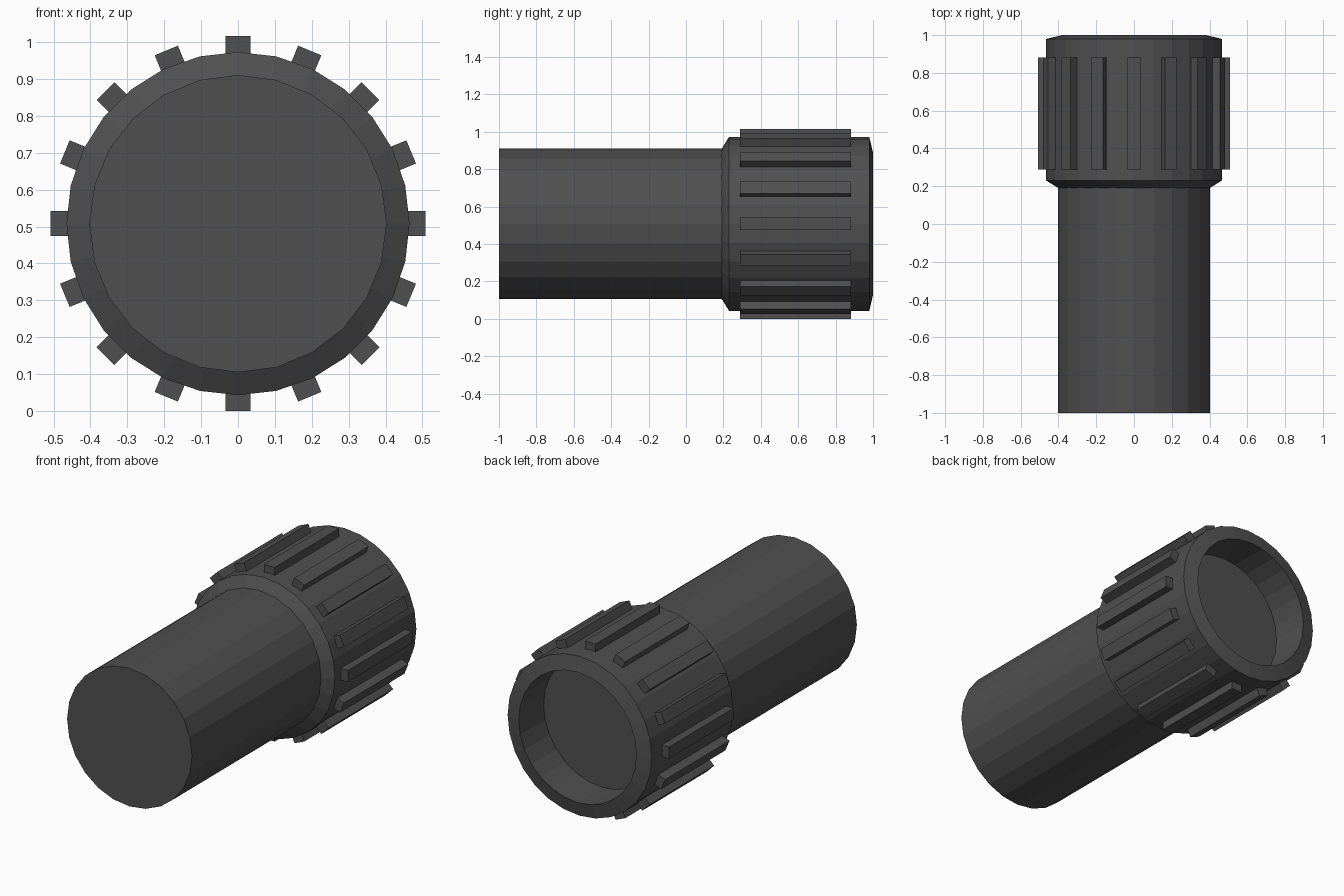
import bpy
import bmesh
from math import sin, cos, pi
from mathutils import Matrix

cube = bpy.data.objects.get("Cube")
if cube:
    bpy.data.objects.remove(cube, do_unlink=True)

AXIS_Z = 0.508

rubber = bpy.data.materials.new("dark grey rubber")
rubber.use_nodes = True
colour = (0.08, 0.08, 0.08, 1)
rubber.diffuse_color = colour
rubber.node_tree.nodes["Principled BSDF"].inputs["Base Color"].default_value = colour


def finish(bm, name):
    bmesh.ops.recalc_face_normals(bm, faces=bm.faces)
    mesh = bpy.data.meshes.new(name)
    bm.to_mesh(mesh)
    bm.free()
    mesh.materials.append(rubber)
    obj = bpy.data.objects.new(name, mesh)
    obj.location.z = AXIS_Z
    bpy.context.collection.objects.link(obj)
    return obj


def turned(name, profile, sides):
    """Turn (radius, y) points around the y axis and cap both ends."""
    bm = bmesh.new()
    rings = []
    for r, y in profile:
        angles = [2 * pi * i / sides for i in range(sides)]
        rings.append([bm.verts.new((r * sin(a), y, r * cos(a))) for a in angles])
    for a, b in zip(rings, rings[1:]):
        for i in range(sides):
            j = (i + 1) % sides
            bm.faces.new((a[i], a[j], b[j], b[i]))
    bm.faces.new(rings[0])
    bm.faces.new(rings[-1])
    return finish(bm, name)


# Straight tube with a closed front
turned("tube", [(0.403, -1), (0.403, 0.22)], 24)

# Bevelled collar with a recess in the back
turned("collar", [(0.4, 0.19), (0.465, 0.23), (0.465, 0.98),
                  (0.38, 1), (0.38, 0.77)], 28)

# Grip ribs around the collar
RIBS = 16
bm = bmesh.new()
for i in range(RIBS):
    place = (Matrix.Rotation(2 * pi * i / RIBS, 4, 'Y')
             @ Matrix.Translation((0, 0.585, 0.474))
             @ Matrix.Diagonal((0.068, 0.594, 0.068, 1)))
    bmesh.ops.create_cube(bm, size=1, matrix=place)
finish(bm, "grip_ribs")
